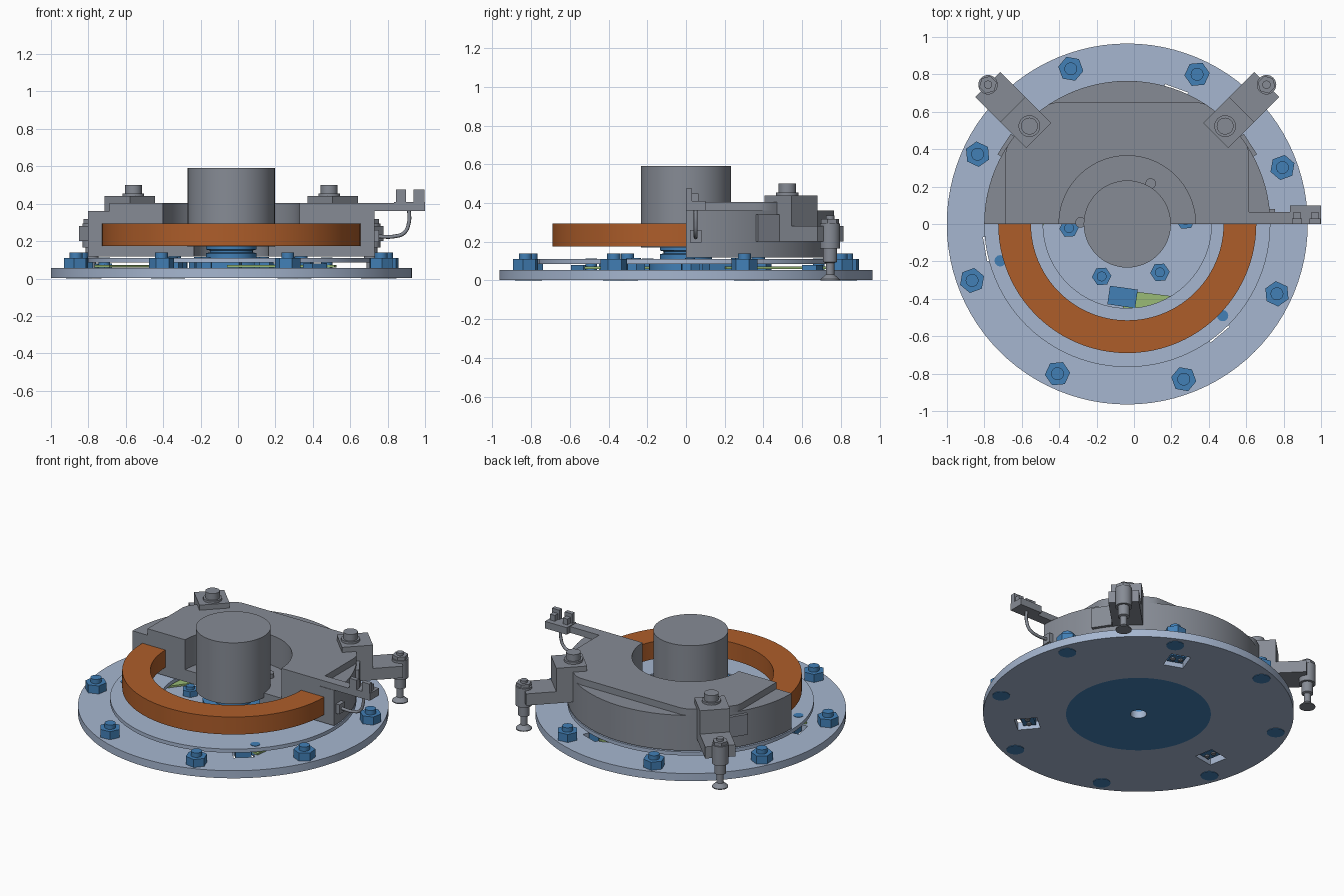
import bpy, bmesh
from math import pi, cos, sin, radians
from mathutils import Matrix, Vector

if "Cube" in bpy.data.objects:
    bpy.data.objects.remove(bpy.data.objects["Cube"])

AXIS_X = -0.036          # the turning axis sits slightly off centre
parts = []


def material(name, rgb):
    m = bpy.data.materials.new(name)
    m.use_nodes = True
    m.diffuse_color = (*rgb, 1)
    m.node_tree.nodes["Principled BSDF"].inputs["Base Color"].default_value = (*rgb, 1)
    return m


PALE = material("pale blue metal", (0.38, 0.47, 0.63))
GREY = material("grey metal", (0.24, 0.26, 0.3))
ORANGE = material("copper orange", (0.42, 0.11, 0.023))
BLUE = material("bolt blue", (0.054, 0.215, 0.47))
GREEN = material("soft green", (0.32, 0.5, 0.18))


def finish(name, bm, mat, turn=0):
    bmesh.ops.remove_doubles(bm, verts=bm.verts, dist=1e-5)
    bmesh.ops.recalc_face_normals(bm, faces=bm.faces)
    bm.transform(Matrix.Rotation(radians(turn), 4, "Z"))
    me = bpy.data.meshes.new(name)
    bm.to_mesh(me)
    bm.free()
    me.materials.append(mat)
    ob = bpy.data.objects.new(name, me)
    ob.location.x = AXIS_X
    bpy.context.collection.objects.link(ob)
    parts.append(ob)
    return ob


def lathe(name, profile, mat, at=(0, 0), n=64, turn=0):
    """Turn an (r, z) profile; it closes on itself when it stays off the axis."""
    bm = bmesh.new()
    rings = [[bm.verts.new((at[0] + r * cos(2 * pi * i / n),
                            at[1] + r * sin(2 * pi * i / n), z))
              for i in range(n)] for r, z in profile]
    pairs = list(zip(rings, rings[1:]))
    if profile[0][0] > 0:
        pairs.append((rings[-1], rings[0]))
    for a, b in pairs:
        for i in range(n):
            j = (i + 1) % n
            bm.faces.new((a[i], a[j], b[j], b[i]))
    return finish(name, bm, mat, turn)


def cylinder(name, r, z0, z1, mat, at=(0, 0), n=32, turn=0):
    return lathe(name, [(0, z0), (r, z0), (r, z1), (0, z1)], mat, at, n, turn)


def ring(name, r0, r1, z0, z1, mat):
    return lathe(name, [(r0, z0), (r1, z0), (r1, z1), (r0, z1)], mat, n=96)


def box(name, x, y, z, mat, turn=0, tilt=0):
    """Box from (low, high) ranges, tilted about its centre, turned on the axis."""
    bm = bmesh.new()
    bmesh.ops.create_cube(bm, size=1)
    mid = Vector([(a + b) / 2 for a, b in (x, y, z)])
    size = [b - a for a, b in (x, y, z)]
    bm.transform(Matrix.Translation(mid) @ Matrix.Rotation(radians(tilt), 4, "Z")
                 @ Matrix.Diagonal((*size, 1)))
    return finish(name, bm, mat, turn)


def half_ring(name, r0, r1, z0, z1, mat, clip_x=9, clip_y=9):
    """Rear half ring, its outer edge optionally cut straight at the sides and back."""
    bm = bmesh.new()
    steps = 60
    rows = []
    for i in range(steps + 1):
        c, s = cos(pi * i / steps), sin(pi * i / steps)
        ox = max(-clip_x, min(clip_x, r1 * c))
        oy = min(clip_y, r1 * s)
        rows.append([bm.verts.new(p) for p in
                     ((r0 * c, r0 * s, z0), (ox, oy, z0), (ox, oy, z1), (r0 * c, r0 * s, z1))])
    for a, b in zip(rows, rows[1:]):
        for k in range(4):
            m = (k + 1) % 4
            bm.faces.new((a[k], a[m], b[m], b[k]))
    bm.faces.new(rows[0])
    bm.faces.new(rows[-1])
    return finish(name, bm, mat)


# Base disc: blue centre on the underside, small bore, three through slots
base = lathe("base_disc", [(0.05, 0.003), (0.45, 0.003), (0.965, 0.003),
                           (0.965, 0.055), (0.05, 0.055)], PALE, n=96)
base.data.materials.append(BLUE)
for f in base.data.polygons:
    if f.normal.z < -0.5 and f.center.xy.length < 0.45:
        f.material_index = 1
for k in range(3):
    cutter = box("slot_cutter", (0.63, 0.772), (-0.065, 0.065), (-0.1, 0.2), PALE, 70 + 120 * k)
    cutter.hide_render = True
    parts.remove(cutter)
    mod = base.modifiers.new("slot", "BOOLEAN")
    mod.operation, mod.object, mod.solver = "DIFFERENCE", cutter, "EXACT"
    bpy.context.view_layer.objects.active = base
    bpy.ops.object.modifier_apply(modifier=mod.name)
    bpy.data.objects.remove(cutter)

# Floating plate
ring("upper_plate", 0.45, 0.765, 0.085, 0.11, PALE)

# Rim bolts with hex nuts
for k in range(8):
    a = 20 + 45 * k
    spot = (0.883, 0)
    cylinder("rim_bolt_head", 0.055, 0, 0.01, BLUE, spot, turn=a)
    cylinder("rim_nut", 0.068, 0.055, 0.11, BLUE, spot, 6, a)
    cylinder("rim_stud", 0.034, 0.1, 0.14, BLUE, spot, turn=a)

# Hub and its nuts
lathe("hub", [(0.05, 0.05), (0.19, 0.05), (0.19, 0.1), (0.135, 0.11), (0.135, 0.135),
              (0.115, 0.14), (0.115, 0.15), (0.135, 0.155), (0.135, 0.175), (0.05, 0.175)], BLUE)
for k in range(6):
    a = 4 + 60 * k
    cylinder("hub_nut", 0.052, 0.055, 0.095, BLUE, (0.312, 0), 6, a)
    cylinder("hub_stud", 0.026, 0.09, 0.115, BLUE, (0.312, 0), turn=a)

# Leaf springs, their blocks and the plate bolts, three times round
for k in range(3):
    a = 120 * k
    box("spring_leaf", (-0.02, 0.56), (-0.49, -0.39), (0.06, 0.072), GREEN, a, -7)
    box("spring_block", (-0.1, 0.05), (-0.44, -0.34), (0.054, 0.105), BLUE, a, -8)
    cylinder("plate_bolt", 0.03, 0.045, 0.113, BLUE, (0.51, -0.49), turn=a)
    box("slot_block", (0.655, 0.735), (-0.05, 0.05), (0.02, 0.08), BLUE, 70 + a)
    for s in (-0.026, 0.026):
        cylinder("slot_screw", 0.016, 0.012, 0.025, GREY, (0.695, s), 16, 70 + a)

# Copper ring and centre drum
ring("copper_ring", 0.515, 0.69, 0.175, 0.295, ORANGE)
cylinder("centre_drum", 0.233, 0.17, 0.59, GREY, n=64)

# Rear housing with stepped top
half_ring("housing", 0.365, 0.765, 0.118, 0.36, GREY)
half_ring("housing_top", 0.365, 0.765, 0.36, 0.405, GREY, 0.65, 0.65)
half_ring("housing_floor", 0.2, 0.366, 0.118, 0.2, GREY)
for a in (60, 178):
    cylinder("floor_pin", 0.028, 0.19, 0.23, GREY, (0.25, 0), 24, a)
for a in (33, 147):
    box("side_pad", (0.75, 0.785), (-0.065, 0.065), (0.2, 0.34), GREY, a)

# Two clamps with height-setting feet
for a in (45, 135):
    box("clamp_block", (0.67, 0.865), (-0.095, 0.095), (0.2, 0.44), GREY, a)
    box("clamp_arm", (0.85, 1.055), (-0.095, 0.095), (0.2, 0.28), GREY, a)
    cylinder("clamp_collar", 0.058, 0.44, 0.455, GREY, (0.74, 0), turn=a)
    cylinder("clamp_pin", 0.045, 0.45, 0.5, GREY, (0.74, 0), turn=a)
    cylinder("foot_sleeve", 0.052, 0.165, 0.295, GREY, (1.053, 0), turn=a)
    cylinder("foot_nut", 0.048, 0.295, 0.318, GREY, (1.053, 0), 6, a)
    lathe("foot", [(0, 0), (0.05, 0), (0.05, 0.006), (0.022, 0.03), (0.022, 0.09),
                   (0.036, 0.095), (0.036, 0.165), (0.022, 0.17), (0.022, 0.335),
                   (0, 0.335)], GREY, (1.053, 0), 32, a)

# Sensor arm, head and cable
box("sensor_arm", (0.6, 0.88), (0, 0.065), (0.362, 0.405), GREY)
box("sensor_head", (0.87, 1.036), (0, 0.1), (0.362, 0.41), GREY)
for x0, x1 in ((0.88, 0.935), (0.975, 1.032)):
    box("sensor_post", (x0, x1), (0.0, 0.03), (0.4, 0.475), GREY)
    box("sensor_lug", (x0 + 0.01, x1 - 0.01), (0.03, 0.065), (0.4, 0.45), GREY)
box("cable_socket", (0.74, 0.79), (0.02, 0.08), (0.195, 0.26), GREY)
curve = bpy.data.curves.new("sensor_cable", "CURVE")
curve.dimensions = "3D"
curve.bevel_depth = 0.01
curve.bevel_resolution = 2
path = [(0.95, 0.37), (0.95, 0.3), (0.925, 0.245), (0.87, 0.225), (0.78, 0.225)]
spline = curve.splines.new("BEZIER")
spline.bezier_points.add(len(path) - 1)
for p, (x, z) in zip(spline.bezier_points, path):
    p.co = (x, 0.05, z)
    p.handle_left_type = p.handle_right_type = "AUTO"
curve.materials.append(GREY)
cable = bpy.data.objects.new("sensor_cable", curve)
cable.location.x = AXIS_X
bpy.context.collection.objects.link(cable)

# Smooth round sides, keep edges crisp
bpy.ops.object.select_all(action="DESELECT")
for ob in parts:
    ob.select_set(True)
bpy.context.view_layer.objects.active = base
bpy.ops.object.shade_smooth_by_angle(angle=radians(30))
